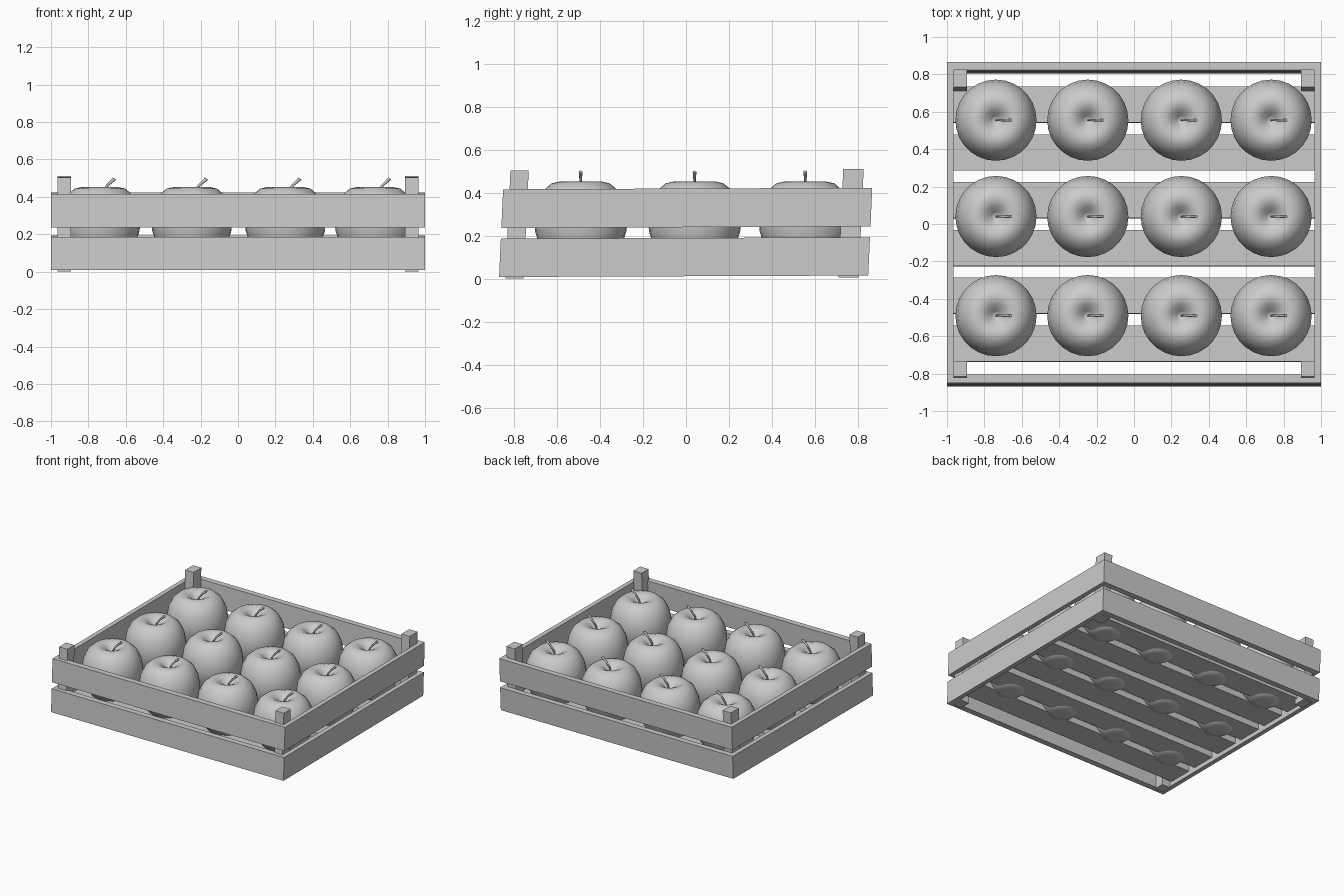
import bpy, bmesh, math
from mathutils import Matrix, Vector

cube = bpy.data.objects.get("Cube")
if cube:
    bpy.data.objects.remove(cube, do_unlink=True)

grey = bpy.data.materials.new("plain_grey")
grey.use_nodes = True
grey.diffuse_color = (0.6, 0.6, 0.6, 1)
grey.node_tree.nodes["Principled BSDF"].inputs["Base Color"].default_value = (0.6, 0.6, 0.6, 1)

# The crate leans very slightly backwards
LEAN = Matrix(((1, 0, 0, 0), (0, 1, 0.046, 0), (0, 0.004, 1, 0), (0, 0, 0, 1)))


def add_object(name, bm):
    mesh = bpy.data.meshes.new(name)
    bmesh.ops.recalc_face_normals(bm, faces=bm.faces)
    bm.to_mesh(mesh)
    bm.free()
    mesh.materials.append(grey)
    obj = bpy.data.objects.new(name, mesh)
    bpy.context.collection.objects.link(obj)
    return obj


def box(name, low, high):
    low, high = Vector(low), Vector(high)
    bm = bmesh.new()
    bmesh.ops.create_cube(bm, size=1)
    bmesh.ops.scale(bm, vec=high - low, verts=bm.verts)
    bmesh.ops.translate(bm, vec=(low + high) / 2, verts=bm.verts)
    bmesh.ops.transform(bm, matrix=LEAN, verts=bm.verts)
    return add_object(name, bm)


# Two tiers of wall planks
for tier, z0, z1 in (("lower", 0.012, 0.19), ("upper", 0.24, 0.42)):
    box(f"{tier}_front_plank", (-1, -0.87, z0), (1, -0.825, z1))
    box(f"{tier}_back_plank", (-1, 0.803, z0), (1, 0.847, z1))
    for side, x in (("left", 0.9825), ("right", -0.9825)):
        box(f"{side}_{tier}_side_plank", (x - 0.0175, -0.825, z0), (x + 0.0175, 0.803, z1))

# Corner posts
for side, x in (("left", 0.93), ("right", -0.93)):
    for end, y0, y1 in (("front", -0.84, -0.755), ("back", 0.708, 0.803)):
        box(f"{side}_{end}_post", (x - 0.036, y0, 0.004), (x + 0.036, y1, 0.508))

# Floor slats
for i in range(6):
    y = -0.643 + i * 0.2555
    box(f"floor_slat_{i + 1}", (-0.965, y - 0.096, 0.045), (0.965, y + 0.096, 0.09))

# Apple: a lathed profile of radius and height
PROFILE = [(0, 0.045), (0.05, 0.032), (0.1, 0.042), (0.15, 0.085), (0.19, 0.15),
           (0.212, 0.22), (0.217, 0.28), (0.205, 0.35), (0.175, 0.41), (0.135, 0.444),
           (0.095, 0.453), (0.055, 0.435), (0.025, 0.405), (0, 0.385)]


def apple(name):
    bm = bmesh.new()
    verts = [bm.verts.new((r, 0, z)) for r, z in PROFILE]
    edges = [bm.edges.new(pair) for pair in zip(verts, verts[1:])]
    bmesh.ops.spin(bm, geom=verts + edges, cent=(0, 0, 0), axis=(0, 0, 1),
                   angle=math.tau, steps=28)
    bmesh.ops.remove_doubles(bm, verts=bm.verts, dist=0.0005)
    for face in bm.faces:
        face.smooth = True
    return add_object(name, bm)


# Stem: a bent tapering tube that thickens at its tip
def stem(name):
    path = [(0, 0.38, 0.005), (0.012, 0.425, 0.005), (0.04, 0.462, 0.006),
            (0.068, 0.487, 0.008), (0.078, 0.498, 0.009)]
    bm = bmesh.new()
    rings = []
    for x, z, r in path:
        ring = []
        for k in range(8):
            a = math.tau * k / 8
            ring.append(bm.verts.new((x + r * math.cos(a), r * math.sin(a),
                                      z - 0.6 * r * math.cos(a))))
        rings.append(ring)
    for a, b in zip(rings, rings[1:]):
        for k in range(8):
            bm.faces.new((a[k], a[k - 1], b[k - 1], b[k]))
    bm.faces.new(rings[0])
    bm.faces.new(rings[-1])
    for face in bm.faces:
        face.smooth = len(face.verts) == 4
    return add_object(name, bm)


# Three rows of four apples sharing the same meshes
apple_mesh = stem_mesh = None
for row, y in enumerate((-0.49, 0.04, 0.555)):
    for col, x in enumerate((-0.738, -0.247, 0.253, 0.733)):
        label = f"{row + 1}_{col + 1}"
        if apple_mesh is None:
            parts = [apple(f"apple_{label}"), stem(f"stem_{label}")]
            apple_mesh, stem_mesh = (p.data for p in parts)
        else:
            parts = [bpy.data.objects.new(f"apple_{label}", apple_mesh),
                     bpy.data.objects.new(f"stem_{label}", stem_mesh)]
            for p in parts:
                bpy.context.collection.objects.link(p)
        for p in parts:
            p.location = (x, y, 0)
